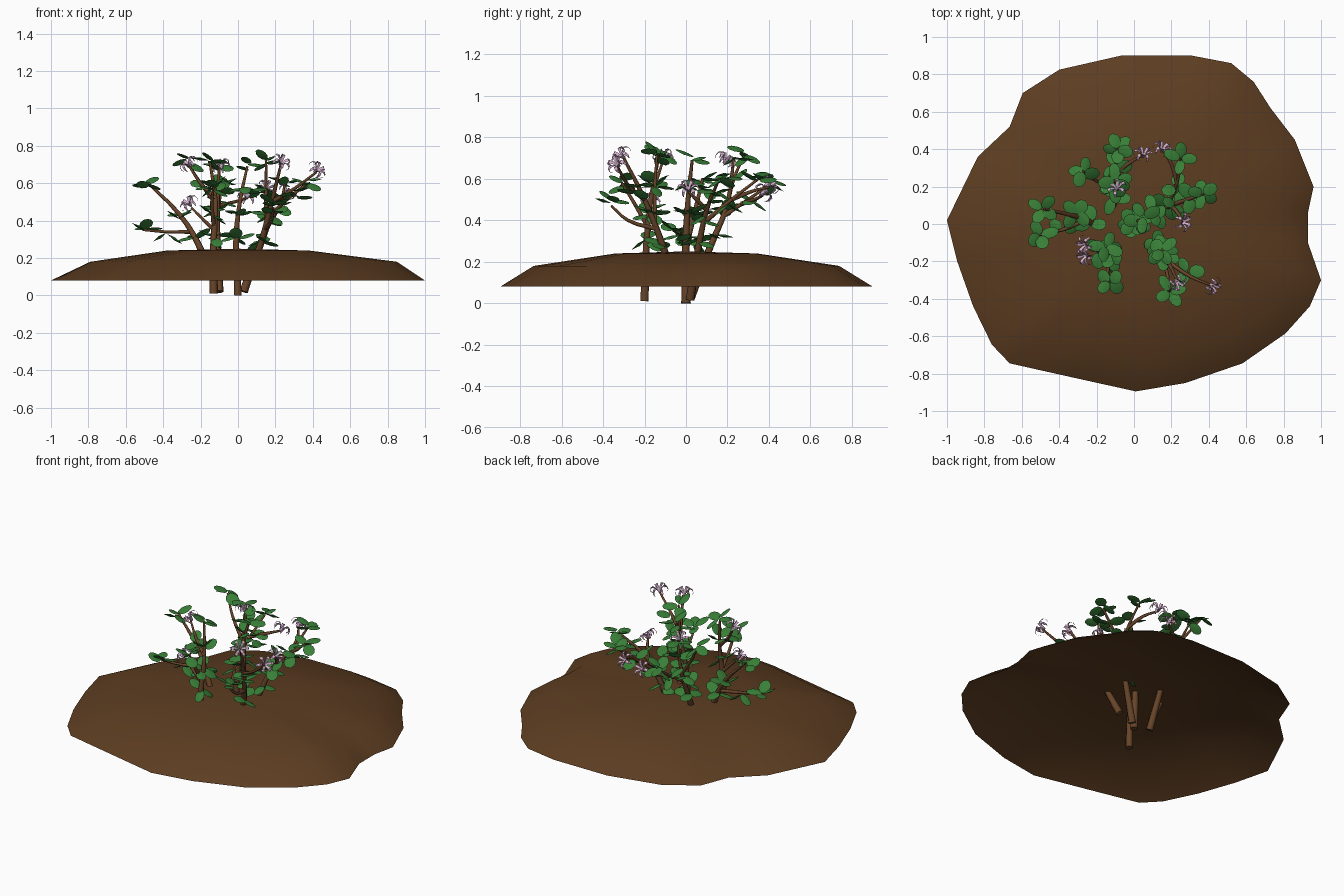
import bpy, bmesh, math, random
from mathutils import Vector, Matrix

if "Cube" in bpy.data.objects:
    bpy.data.objects.remove(bpy.data.objects["Cube"])

random.seed(4)

def material(name, rgb):
    m = bpy.data.materials.new(name)
    m.diffuse_color = (*rgb, 1)
    m.use_nodes = True
    m.node_tree.nodes["Principled BSDF"].inputs["Base Color"].default_value = m.diffuse_color
    return m

SOIL = material("soil brown", (0.108, 0.046, 0.015))
BARK = material("bark brown", (0.135, 0.058, 0.022))
GREEN = material("leaf green", (0.04, 0.21, 0.038))
LILAC = material("petal lilac", (0.66, 0.43, 0.62))

def finish(name, bm, mats, smooth=None):
    me = bpy.data.meshes.new(name)
    bm.to_mesh(me)
    bm.free()
    ob = bpy.data.objects.new(name, me)
    bpy.context.collection.objects.link(ob)
    for m in mats:
        me.materials.append(m)
    if smooth:
        bpy.ops.object.select_all(action='DESELECT')
        ob.select_set(True)
        bpy.context.view_layer.objects.active = ob
        bpy.ops.object.shade_smooth_by_angle(angle=math.radians(smooth))
    return ob

# soil mound: irregular outline, open underneath, three rings and a crown
rim = [(-.07, .9), (.31, .9), (.52, .86), (.64, .76), (.73, .62), (.86, .45), (.96, .2), (.93, .06),
       (.93, -.1), (1, -.3), (.94, -.44), (.81, -.585), (.58, -.745), (.275, -.85), (.01, -.895),
       (-.33, -.82), (-.665, -.745), (-.76, -.645), (-.86, -.44), (-.945, -.2), (-1, .02),
       (-.835, .36), (-.665, .52), (-.595, .7), (-.4, .825)]
bm = bmesh.new()
rings, n = [], len(rim)
for scale, z, dx in ((1, .08, 0), (.82, .18, .03), (.38, .24, 0)):
    rings.append([bm.verts.new((x * scale + dx, y * scale, z)) for x, y in rim])
crown = bm.verts.new((0, 0, .25))
for i in range(n):
    j = (i + 1) % n
    for a, b in zip(rings, rings[1:]):
        bm.faces.new((a[j], a[i], b[i], b[j]))
    bm.faces.new((rings[-1][j], rings[-1][i], crown))
finish("soil_mound", bm, [SOIL], 50)

# stems: tapered tubes
def stem(name, pts, r0, r1):
    cu = bpy.data.curves.new(name, 'CURVE')
    cu.dimensions = '3D'
    cu.bevel_depth = 1
    cu.bevel_resolution = 1
    cu.use_fill_caps = True
    cu.resolution_u = 3
    sp = cu.splines.new('BEZIER')
    sp.bezier_points.add(len(pts) - 1)
    for i, (bp, p) in enumerate(zip(sp.bezier_points, pts)):
        bp.co = p
        bp.radius = r0 + (r1 - r0) * i / (len(pts) - 1)
        bp.handle_left_type = bp.handle_right_type = 'AUTO'
    cu.materials.append(BARK)
    ob = bpy.data.objects.new(name, cu)
    bpy.context.collection.objects.link(ob)
    bpy.ops.object.select_all(action='DESELECT')
    ob.select_set(True)
    bpy.context.view_layer.objects.active = ob
    bpy.ops.object.convert(target='MESH')

main = {
    "centre": [(0, 0, 0), (-.01, 0, .3), (.01, .01, .5), (.05, .03, .69)],
    "front_left": [(-.13, -.2, .01), (-.13, -.19, .3), (-.12, -.17, .5), (-.15, -.13, .71)],
    "back_left": [(-.1, .02, .02), (-.11, .12, .28), (-.11, .2, .48), (-.1, .23, .7)],
    "left": [(-.15, -.02, .12), (-.21, 0, .27), (-.31, .04, .43), (-.48, .08, .6)],
    "right": [(.03, .02, .02), (.12, .06, .27), (.2, .1, .45), (.37, .16, .6)],
    "front_right": [(.06, -.06, .11), (.12, -.11, .27), (.18, -.2, .5), (.23, -.3, .7)],
}
for k, pts in main.items():
    stem(k + "_stem", pts, .023, .007)

twigs = [
    [(-.13, -.19, .38), (-.14, -.26, .5), (-.13, -.31, .58)],
    [(-.12, -.17, .52), (-.2, -.14, .6), (-.26, -.11, .69)],
    [(-.13, -.18, .35), (-.2, -.18, .42), (-.25, -.17, .47)],
    [(-.11, .2, .48), (-.2, .23, .6), (-.27, .28, .71)],
    [(-.11, .18, .42), (-.1, .3, .5), (-.09, .4, .57)],
    [(-.1, .27, .48), (-.02, .33, .5), (.05, .37, .52)],
    [(-.26, .02, .34), (-.38, -.03, .34), (-.51, -.06, .35)],
    [(.18, .1, .4), (.23, .22, .5), (.25, .35, .6)],
    [(.23, .22, .5), (.2, .32, .54), (.15, .4, .56)],
    [(.2, .1, .45), (.24, .05, .5), (.26, .01, .54)],
    [(.15, -.15, .4), (.15, -.15, .56), (.15, -.14, .72)],
    [(.18, -.2, .5), (.3, -.28, .57), (.42, -.33, .66)],
    [(.15, -.15, .36), (.18, -.28, .4), (.19, -.36, .47)],
]
for i, pts in enumerate(twigs):
    stem(f"twig_{i + 1}", pts, .012, .006)

# leaves: lens-shaped ovals set in whorls around the stems
def leaf(bm, origin, yaw, pitch, length, width):
    m = (Matrix.Translation(origin) @ Matrix.Rotation(yaw, 4, 'Z') @ Matrix.Rotation(-pitch, 4, 'Y')
         @ Matrix.Rotation(random.uniform(-.45, .45), 4, 'X'))
    ring = []
    for k in range(10):
        a = k * math.tau / 10
        x = length * (.55 + .5 * math.cos(a))
        ring.append(bm.verts.new(m @ Vector((x, width * .5 * math.sin(a), 0))))
    for h in (.008, -.008):
        c = bm.verts.new(m @ Vector((length * .55, 0, h)))
        for k in range(10):
            e = (ring[k], ring[(k + 1) % 10])
            bm.faces.new((*(e if h > 0 else e[::-1]), c))

whorls = [  # x, y, z, leaf count
    (0, 0, .31, 4), (0, .01, .43, 4), (.03, .02, .57, 4), (.05, .04, .69, 3), (.1, .07, .57, 2),
    (-.13, -.19, .31, 3), (-.13, -.18, .44, 4), (-.12, -.16, .57, 4), (-.15, -.12, .71, 4),
    (-.13, -.31, .58, 4), (-.2, -.15, .58, 2),
    (-.11, .14, .32, 3), (-.11, .2, .45, 4), (-.1, .22, .6, 4), (-.1, .23, .7, 3),
    (-.27, .28, .72, 4), (-.09, .4, .58, 5), (-.1, .31, .5, 3),
    (-.23, .01, .31, 3), (-.31, .05, .42, 4), (-.38, -.02, .33, 2), (-.49, .08, .58, 4),
    (-.5, -.06, .36, 4),
    (.12, .06, .29, 3), (.17, .09, .41, 4), (.22, .11, .49, 3), (.37, .16, .6, 5), (.31, .14, .53, 3),
    (.25, .35, .6, 4), (.22, .2, .48, 3),
    (.13, -.12, .3, 4), (.16, -.16, .43, 4), (.15, -.14, .57, 3), (.15, -.14, .72, 4),
    (.29, -.25, .55, 3), (.19, -.36, .48, 4),
]
bm = bmesh.new()
for x, y, z, count in whorls:
    start = random.uniform(0, math.tau)
    for k in range(count):
        yaw = start + k * math.tau / count + random.uniform(-.25, .25)
        leaf(bm, Vector((x, y, z + random.uniform(-.015, .015))), yaw, random.uniform(-.6, .75),
             random.uniform(.08, .095), random.uniform(.058, .075))
finish("leaves", bm, [GREEN], 30)

# flowers: six narrow petals that rise and curl back
def flower(bm, centre):
    c = Vector(centre)
    axis = Vector((c.x, c.y, .3)).normalized()
    m = Matrix.Translation(c) @ axis.to_track_quat('Z', 'Y').to_matrix().to_4x4()
    profile = [(.004, -.02, .004), (.016, .01, .007), (.034, .024, .009), (.049, .016, .008),
               (.053, -.004, .005), (.046, -.016, .002)]
    for k in range(6):
        r = m @ Matrix.Rotation(k * math.tau / 6, 4, 'Z')
        rows = [[bm.verts.new(r @ Vector((d, s * w, h + t))) for s, t in ((-1, .003), (0, 0), (1, .003))]
                for d, h, w in profile]
        for a, b in zip(rows, rows[1:]):
            for s in (0, 1):
                bm.faces.new((a[s], b[s], b[s + 1], a[s + 1]))

bm = bmesh.new()
for p in [(.23, -.31, .71), (.42, -.33, .67), (-.26, -.11, .7), (-.26, -.17, .49),
          (.26, .01, .55), (.15, .4, .57), (.05, .37, .53), (-.09, .19, .69)]:
    flower(bm, p)
finish("flowers", bm, [LILAC], 40)
